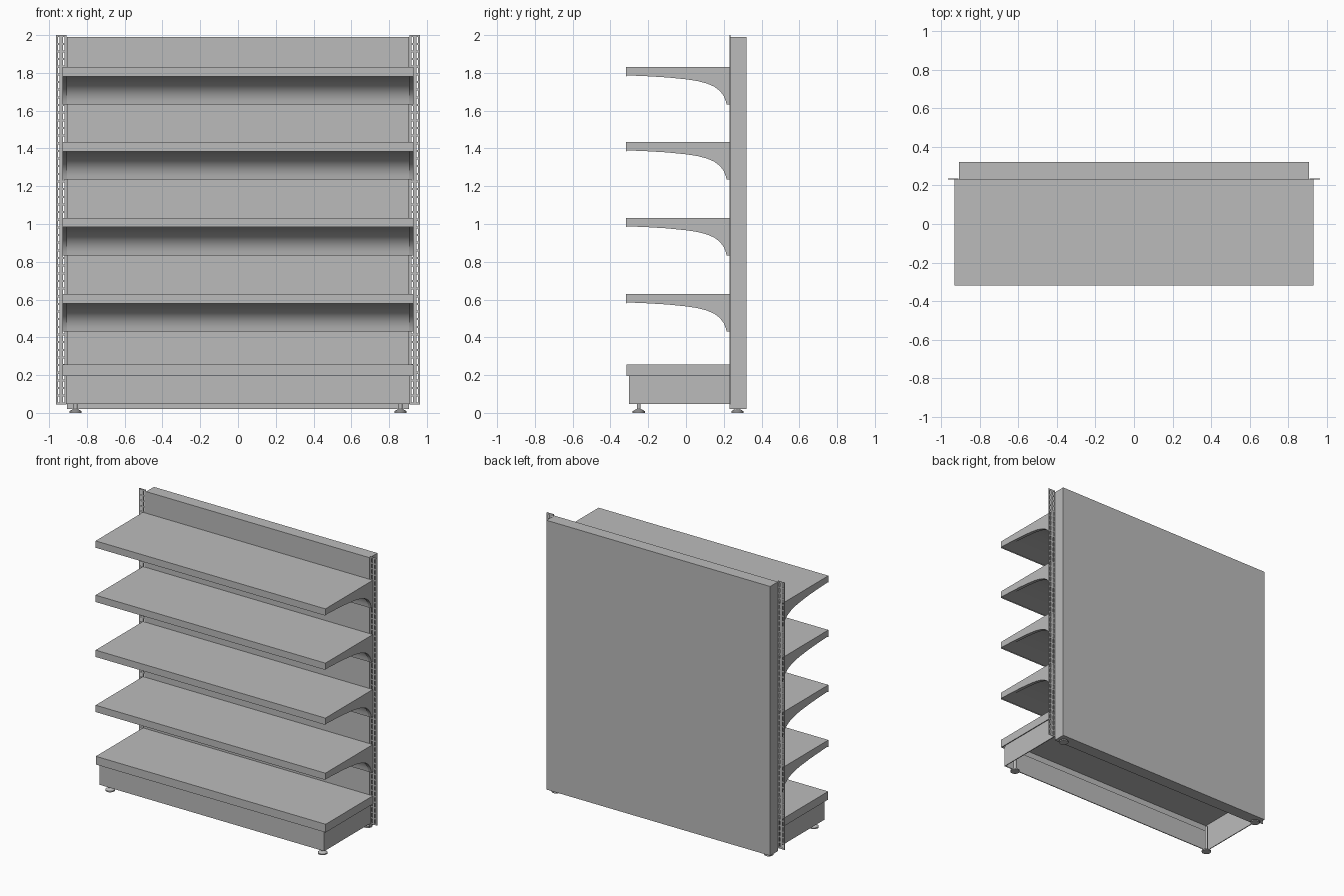
import bpy, bmesh, math
from mathutils import Matrix, Vector

cube = bpy.data.objects.get("Cube")
if cube:
    bpy.data.objects.remove(cube, do_unlink=True)

steel = bpy.data.materials.new("grey painted steel")
steel.use_nodes = True
GREY = (0.5, 0.5, 0.5, 1)
steel.diffuse_color = GREY
steel.node_tree.nodes["Principled BSDF"].inputs["Base Color"].default_value = GREY


def finish(bm, name):
    bmesh.ops.recalc_face_normals(bm, faces=bm.faces)
    mesh = bpy.data.meshes.new(name)
    bm.to_mesh(mesh)
    bm.free()
    mesh.materials.append(steel)
    obj = bpy.data.objects.new(name, mesh)
    bpy.context.collection.objects.link(obj)
    return obj


def add_box(bm, lo, hi):
    lo, hi = Vector(lo), Vector(hi)
    m = Matrix.Translation((lo + hi) / 2) @ Matrix.Diagonal((*(hi - lo), 1))
    bmesh.ops.create_cube(bm, size=1, matrix=m)


def add_profile(bm, points, x0, x1):
    """Extrude a closed (y, z) outline along x."""
    face = bm.faces.new([bm.verts.new((x0, y, z)) for y, z in points])
    ext = bmesh.ops.extrude_face_region(bm, geom=[face])
    verts = [g for g in ext["geom"] if isinstance(g, bmesh.types.BMVert)]
    bmesh.ops.translate(bm, verts=verts, vec=(x1 - x0, 0, 0))


def smooth(obj):
    bpy.ops.object.select_all(action='DESELECT')
    obj.select_set(True)
    bpy.context.view_layer.objects.active = obj
    bpy.ops.object.shade_smooth_by_angle(angle=math.radians(30))


W, FRONT, BACK = 0.93, -0.315, 0.23
T = 0.006

# Back panel
bm = bmesh.new()
add_box(bm, (-0.905, BACK, 0.02), (0.905, 0.32, 1.99))
finish(bm, "back_panel")

# Slotted uprights: thin strips joined by rungs, leaving two columns of slots
for side, name in ((1, "left"), (-1, "right")):
    bm = bmesh.new()
    y0, y1 = BACK + 0.001, BACK + 0.005
    for a, b in ((0.908, 0.918), (0.926, 0.944), (0.952, 0.963)):
        xs = sorted((side * a, side * b))
        add_box(bm, (xs[0], y0, 0.045), (xs[1], y1, 2.0))
    for a, b in ((0.918, 0.926), (0.944, 0.952)):
        xs = sorted((side * a, side * b))
        for i in range(49):
            z = 0.045 + i * 0.0405
            add_box(bm, (xs[0], y0, z), (xs[1], y1, z + 0.011))
    finish(bm, name + "_slotted_upright")

# Curved underside of a shelf, as (y, drop below the top)
CURVE = [(FRONT, 0.045), (-0.2, 0.05), (-0.1, 0.056), (0.0, 0.066),
         (0.06, 0.075), (0.11, 0.088), (0.15, 0.105), (0.18, 0.128),
         (0.2, 0.155), (0.21, 0.18), (0.215, 0.2)]


def shelf_outline(top, recess):
    pts = [(BACK, top), (FRONT, top)]
    n = len(CURVE) - 1
    for i, (y, drop) in enumerate(CURVE):
        lift = recess * math.sin(math.pi * i / n)
        pts.append((y + lift * 0.5, top - drop + lift))
    return pts + [(BACK, top - 0.2)]


for number, top in enumerate((0.63, 1.033, 1.435, 1.832), 1):
    # Shelf body with a slightly recessed underside
    bm = bmesh.new()
    add_profile(bm, shelf_outline(top, 0.014), -0.905, 0.905)
    smooth(finish(bm, f"shelf_{number}"))
    # End brackets
    bm = bmesh.new()
    for x0, x1 in ((-W, -0.905), (0.905, W)):
        add_profile(bm, shelf_outline(top, 0), x0, x1)
    smooth(finish(bm, f"shelf_{number}_brackets"))
    # Front price rail
    bm = bmesh.new()
    add_box(bm, (-W, FRONT - 0.003, top - 0.05), (W, FRONT, top))
    finish(bm, f"shelf_{number}_front_rail")

# Bottom shelf, a shallow tray open underneath
bm = bmesh.new()
add_box(bm, (-W, -0.31, 0.249), (W, BACK, 0.255))
add_box(bm, (-W, FRONT, 0.195), (W, FRONT + T, 0.255))
for x in (-W, W - T):
    add_box(bm, (x, FRONT + T, 0.195), (x + T, BACK, 0.249))
finish(bm, "bottom_shelf")

# Plinth: front and side plates, open underneath
bm = bmesh.new()
add_box(bm, (-0.91, -0.303, 0.048), (0.91, -0.303 + T, 0.2))
for x in (-0.91, 0.91 - T):
    add_box(bm, (x, -0.303 + T, 0.048), (x + T, BACK, 0.249))
finish(bm, "plinth")

# Levelling feet with threaded stems
for x, side in ((0.86, "left"), (-0.86, "right")):
    for y, row, stem_top in ((-0.25, "front", 0.2), (0.272, "rear", 0.03)):
        bm = bmesh.new()
        for r1, r2, z0, z1 in ((0.032, 0.032, 0, 0.009),
                               (0.032, 0.014, 0.009, 0.02),
                               (0.01, 0.01, 0.02, stem_top)):
            bmesh.ops.create_cone(
                bm, cap_ends=True, segments=20, radius1=r1, radius2=r2,
                depth=z1 - z0, matrix=Matrix.Translation((x, y, (z0 + z1) / 2)))
        smooth(finish(bm, f"{row}_{side}_foot"))
